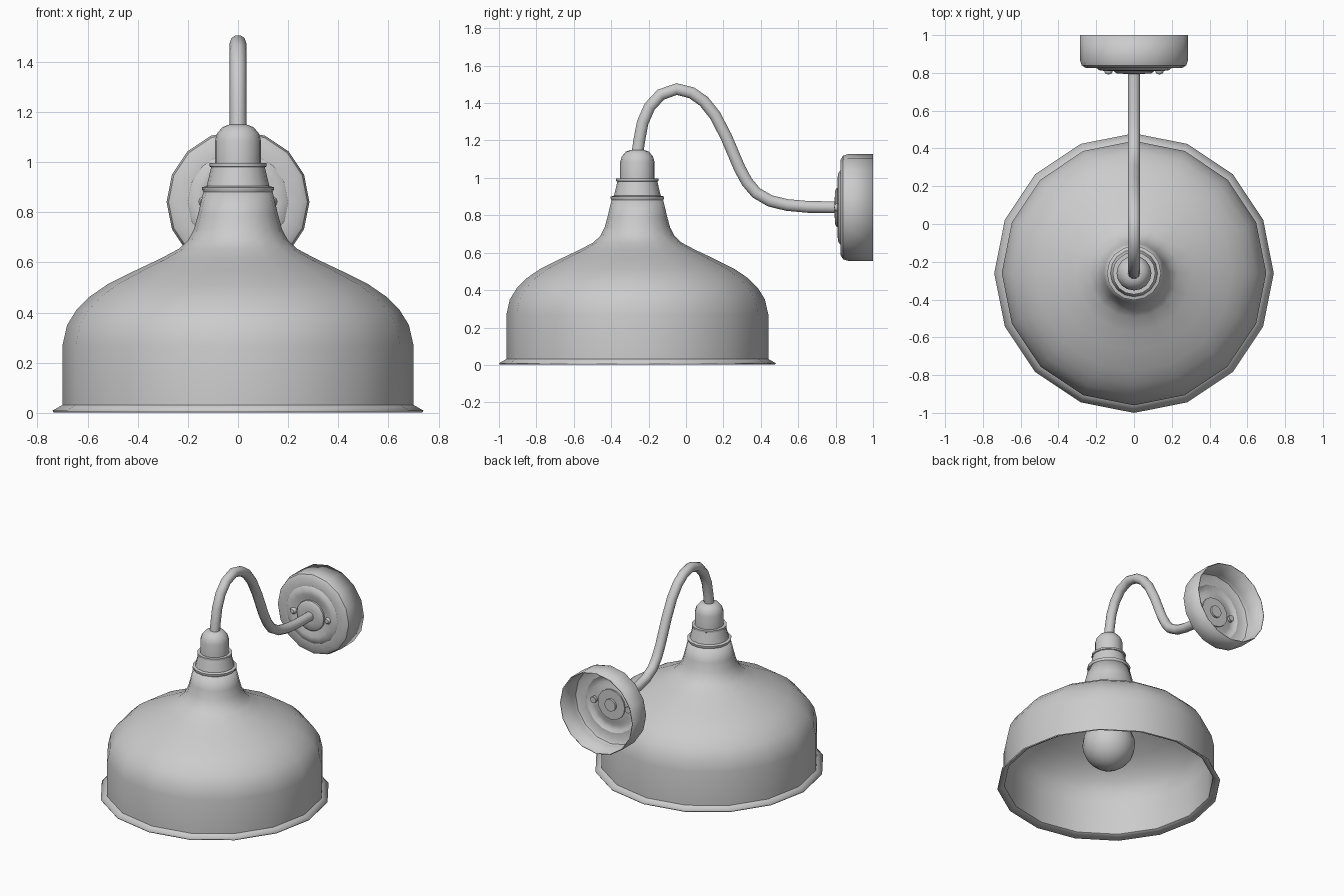
import bpy, bmesh, math

if "Cube" in bpy.data.objects:
    bpy.data.objects.remove(bpy.data.objects["Cube"])

SIDES = 16
LAMP_Y = -0.26
PLATE_Z = 0.842


def finish(ob, angle=35):
    bpy.ops.object.select_all(action='DESELECT')
    bpy.context.view_layer.objects.active = ob
    ob.select_set(True)
    bpy.ops.object.shade_smooth_by_angle(angle=math.radians(angle))


def lathe(name, profile, loc, to_wall=False, thickness=0, sides=SIDES):
    """Spin (radius, height) points about z; to_wall points the axis along -y."""
    bm = bmesh.new()
    rings = []
    for r, h in profile:
        rings.append([bm.verts.new((r * math.cos(2 * math.pi * k / sides),
                                    r * math.sin(2 * math.pi * k / sides), h))
                      for k in range(sides)])
    for a, b in zip(rings, rings[1:]):
        for k in range(sides):
            n = (k + 1) % sides
            bm.faces.new((a[k], a[n], b[n], b[k]))
    bmesh.ops.remove_doubles(bm, verts=bm.verts, dist=1e-5)
    me = bpy.data.meshes.new(name)
    bm.to_mesh(me)
    bm.free()
    ob = bpy.data.objects.new(name, me)
    bpy.context.collection.objects.link(ob)
    ob.location = loc
    if to_wall:
        ob.rotation_euler.x = math.pi / 2
    finish(ob)
    if thickness:
        mod = ob.modifiers.new("thickness", 'SOLIDIFY')
        mod.thickness = thickness
        mod.offset = -1
    return ob


lamp = (0, LAMP_Y, 0)

# Bell shade with flared lip, open below
lathe("shade", [(0.74, 0.009), (0.70, 0.032), (0.70, 0.27), (0.682, 0.35),
                (0.645, 0.41), (0.59, 0.465), (0.52, 0.513), (0.41, 0.568),
                (0.31, 0.615), (0.235, 0.655), (0.198, 0.69), (0.175, 0.735),
                (0.16, 0.79), (0.136, 0.89)], lamp, thickness=0.008)

# Stepped collar and domed socket cap
lathe("collar", [(0, 0.87), (0.13, 0.87), (0.143, 0.89), (0.143, 0.90),
                 (0.125, 0.905), (0.107, 0.98), (0.113, 0.983),
                 (0.113, 0.996), (0, 0.996)], lamp)
lathe("socket_cap", [(0, 0.98), (0.092, 0.98), (0.092, 1.085), (0.083, 1.115),
                     (0.062, 1.14), (0.035, 1.15), (0, 1.15)], lamp)

# Bulb and its neck inside the shade
bulb = [(0.175 * math.sin(a), 0.31 - 0.175 * math.cos(a))
        for a in [math.pi * i / 12 for i in range(10)]]
lathe("bulb", bulb + [(0.09, 0.50), (0.075, 0.57), (0.07, 0.66)], lamp)
lathe("bulb_holder", [(0, 0.64), (0.085, 0.64), (0.085, 0.89), (0, 0.89)], lamp)

# Swan-neck arm
path = [(LAMP_Y, 1.13), (-0.25, 1.20), (-0.232, 1.295), (-0.195, 1.38),
        (-0.135, 1.445), (-0.05, 1.475), (0.03, 1.455), (0.095, 1.41),
        (0.155, 1.335), (0.215, 1.22), (0.285, 1.055), (0.325, 0.98),
        (0.375, 0.92), (0.45, 0.877), (0.54, 0.855), (0.65, 0.845), (0.83, PLATE_Z)]
cu = bpy.data.curves.new("arm", 'CURVE')
cu.dimensions = '3D'
cu.bevel_depth = 0.033
cu.bevel_resolution = 3
cu.use_fill_caps = True
sp = cu.splines.new('POLY')
sp.points.add(len(path) - 1)
for p, (y, z) in zip(sp.points, path):
    p.co = (0, y, z, 1)
arm = bpy.data.objects.new("arm", cu)
bpy.context.collection.objects.link(arm)
bpy.ops.object.select_all(action='DESELECT')
bpy.context.view_layer.objects.active = arm
arm.select_set(True)
bpy.ops.object.convert(target='MESH')
finish(bpy.context.view_layer.objects.active, 50)

# Wall plate: cup open at the back, with a raised ring on its face
lathe("wall_plate", [(0.285, 0), (0.285, 0.135), (0.277, 0.16), (0.255, 0.174),
                     (0.20, 0.174), (0.182, 0.187), (0.15, 0.19),
                     (0.125, 0.18), (0, 0.18)],
      (0, 1, PLATE_Z), to_wall=True, thickness=0.006)
lathe("rosette", [(0, 0.165), (0.105, 0.165), (0.105, 0.193), (0.09, 0.203),
                  (0.05, 0.205), (0, 0.205)], (0, 1, PLATE_Z), to_wall=True)
lathe("arm_nut", [(0, 0.15), (0.042, 0.15), (0.042, 0.17), (0, 0.17)],
      (0, 1, PLATE_Z), to_wall=True)

# Pair of mounting screws
for side, x in (("left", -0.135), ("right", 0.135)):
    lathe("screw_" + side, [(0, 0.155), (0.022, 0.155), (0.022, 0.195),
                            (0.015, 0.205), (0, 0.208)],
          (x, 1, PLATE_Z), to_wall=True, sides=10)
